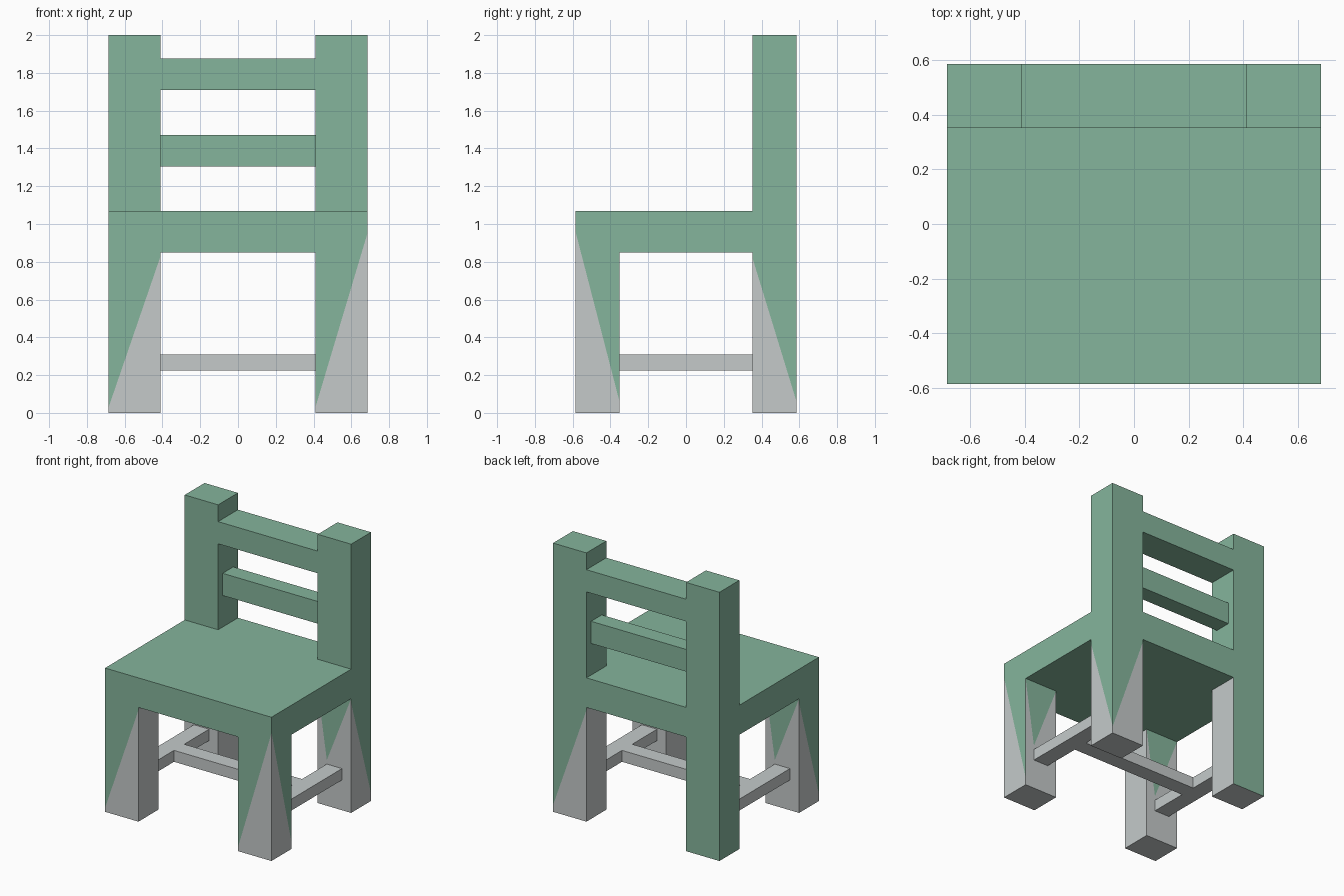
import bpy, bmesh
from mathutils import Vector

if "Cube" in bpy.data.objects:
    bpy.data.objects.remove(bpy.data.objects["Cube"])


def material(name, rgb):
    m = bpy.data.materials.new(name)
    m.diffuse_color = (*rgb, 1)
    m.use_nodes = True
    m.node_tree.nodes["Principled BSDF"].inputs["Base Color"].default_value = m.diffuse_color
    return m


MATS = [material("sage_green", (0.235, 0.462, 0.332)),
        material("light_grey", (0.555, 0.590, 0.590))]
GREEN, GREY = 0, 1
AXIS = {"-x": (0, -1), "+x": (0, 1), "-y": (1, -1), "+y": (1, 1), "-z": (2, -1), "+z": (2, 1)}


def side_faces(bm, side):
    a, s = AXIS[side]
    return [f for f in bm.faces if f.normal[a] * s > 0.9]


def box(name, lo, hi, base, paint=None, skip=()):
    """Box from lo to hi. paint = {side: [lines]}: green above every line, grey below."""
    bm = bmesh.new()
    bmesh.ops.create_cube(bm, size=1)
    for v in bm.verts:
        v.co = Vector([hi[i] if v.co[i] > 0 else lo[i] for i in range(3)])
    bm.normal_update()
    for f in bm.faces:
        f.material_index = base
    for side in skip:
        bmesh.ops.delete(bm, geom=side_faces(bm, side), context="FACES")
    for side, lines in (paint or {}).items():
        h = 1 - AXIS[side][0]          # horizontal axis of this side
        planes = []
        for (h0, z0), (h1, z1) in lines:
            p, n = Vector(), Vector()
            p[h], p[2] = h0, z0
            n[h], n[2] = -(z1 - z0), h1 - h0   # points upwards, as h1 > h0
            p[AXIS[side][0]] = 0
            n.normalize()
            planes.append((p, n))
            fs = side_faces(bm, side)
            geom = fs + list({e for f in fs for e in f.edges}) + list({v for f in fs for v in f.verts})
            bmesh.ops.bisect_plane(bm, geom=geom, dist=1e-5, plane_co=p, plane_no=n)
            bm.normal_update()
        for f in side_faces(bm, side):
            c = f.calc_center_median()
            f.material_index = GREEN if all((c - p).dot(n) > 0 for p, n in planes) else GREY
    me = bpy.data.meshes.new(name)
    bm.to_mesh(me)
    bm.free()
    for m in MATS:
        me.materials.append(m)
    ob = bpy.data.objects.new(name, me)
    bpy.context.collection.objects.link(ob)
    return ob


X, XI = 0.685, 0.41        # outer and inner x of the legs
Y, YI = 0.585, 0.352       # outer and inner y of the legs
SEAT0, SEAT1 = 0.85, 1.07
S0, S1 = 0.485, 0.61       # side stretcher x range
Z0, Z1 = 0.225, 0.31       # stretcher height range

# Diagonal paint lines on the outer leg faces
front_right = [((XI, 0.03), (X, 0.95))]
right_front = [((-Y, 0.96), (-YI, 0.06))]
outer = {
    (1, -1): {"-y": front_right, "+x": right_front},
    (-1, -1): {"-y": [((-X, 0.03), (-XI, 0.83))], "-x": [((-Y, 0.05), (-YI, 0.82))]},
    (1, 1): {"+y": [((XI, 0.83), (X, 0.05))], "+x": [((YI, 0.82), (Y, 0.06))]},
    (-1, 1): {"+y": [], "-x": []},
}

# Seat slab
box("seat", (-X, -Y, SEAT0), (X, Y, SEAT1), GREEN, {"-y": front_right, "+x": right_front})

for (sx, sy), paint in outer.items():
    x0, x1 = sorted((sx * XI, sx * X))
    y0, y1 = sorted((sy * YI, sy * Y))
    tag = ("right" if sx > 0 else "left")
    # Leg, with a green wedge pointing at the stretcher on its inner face
    tip = (x0 + 0.075 if sy > 0 else x1 - 0.075, 0.34)
    paint["-y" if sy > 0 else "+y"] = [((x0, SEAT0), tip), (tip, (x1, SEAT0))]
    box(("back_" if sy > 0 else "front_") + tag + "_leg", (x0, y0, 0), (x1, y1, SEAT0),
        GREY, paint, ("+z",))
    if sy > 0:
        # Back post
        box(tag + "_back_post", (x0, y0, SEAT1), (x1, y1, 2), GREEN, skip=("-z",))
        # Side stretcher
        a, b = sorted((sx * S0, sx * S1))
        box(tag + "_stretcher", (a, -YI, Z0), (b, YI, Z1), GREY, skip=("-y", "+y"))

# Cross stretcher between the side stretchers
box("cross_stretcher", (-S0, -0.06, Z0), (S0, 0.06, Z1), GREY, skip=("-x", "+x"))

# Back rails: the top one is full depth, the middle one thinner
box("top_rail", (-XI, YI, 1.71), (XI, Y, 1.875), GREEN, skip=("-x", "+x"))
box("middle_rail", (-XI, 0.405, 1.305), (XI, 0.53, 1.47), GREEN, skip=("-x", "+x"))
